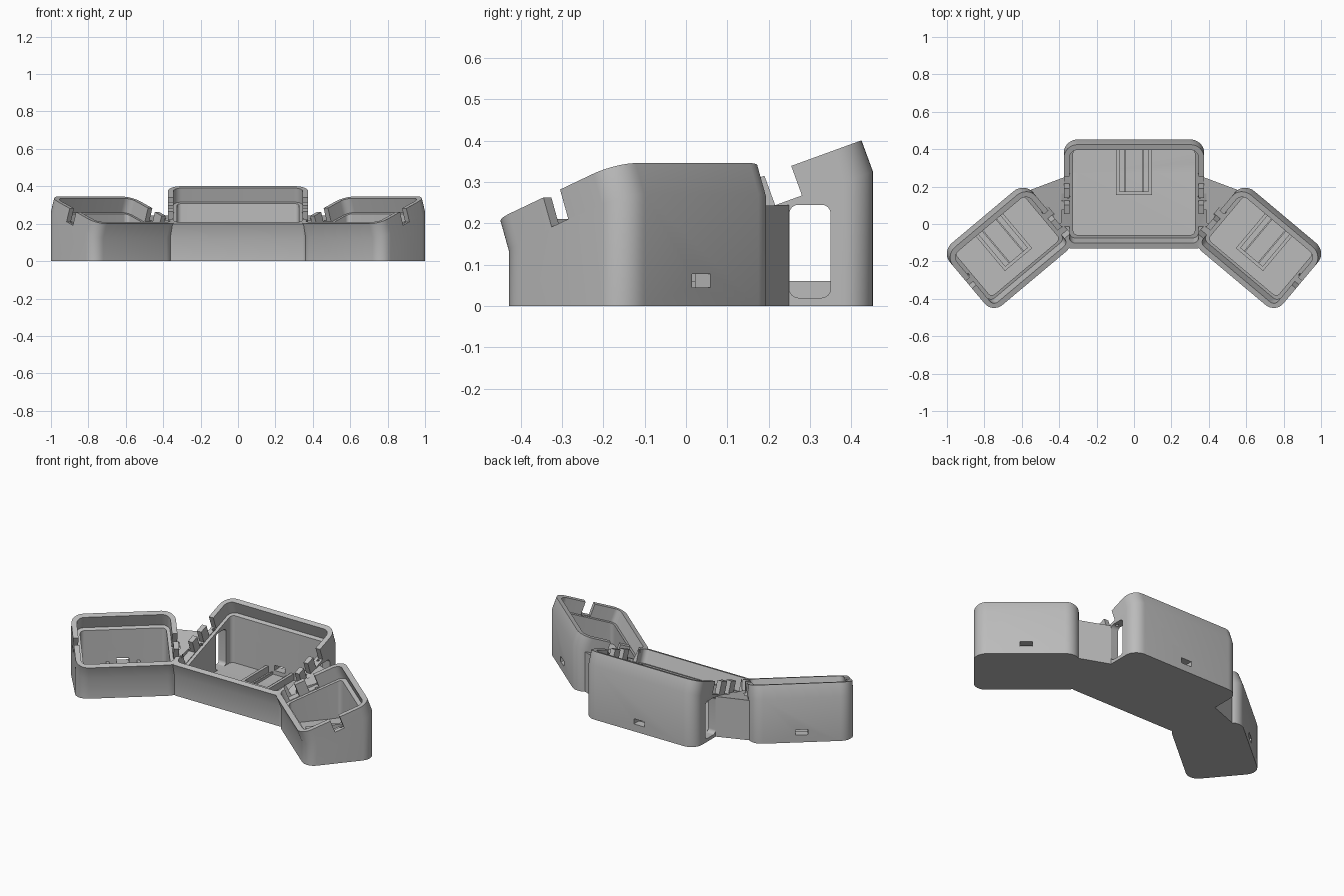
import bpy, bmesh
from math import radians, cos, sin, pi
from mathutils import Matrix, Vector

if "Cube" in bpy.data.objects:
    bpy.data.objects.remove(bpy.data.objects["Cube"])

TILT = radians(20)
RIM = 0.08      # depth of the tilted rim
FLOOR = 0.02

grey = bpy.data.materials.new("light_grey")
grey.use_nodes = True
grey.diffuse_color = (0.5, 0.5, 0.5, 1)
grey.node_tree.nodes["Principled BSDF"].inputs["Base Color"].default_value = (0.5, 0.5, 0.5, 1)


def ring(w, l, r, r_front=None, n=8):
    """Rounded rectangle in the xy plane, front corners may differ."""
    pts = []
    for i, (sx, sy) in enumerate([(1, 1), (-1, 1), (-1, -1), (1, -1)]):
        rad = r_front if (sy < 0 and r_front) else r
        for k in range(n + 1):
            a = (i + k / n) * pi / 2
            pts.append(Vector((sx * (w / 2 - rad) + rad * cos(a),
                               sy * (l / 2 - rad) + rad * sin(a), 0)))
    return pts


def place(pts, mat, height=0):
    return [mat @ (p + Vector((0, 0, height))) for p in pts]


def drop(pts, z):
    return [Vector((p.x, p.y, z)) for p in pts]


def loft(name, rings):
    """Closed solid skinned through rings of equal point count."""
    bm = bmesh.new()
    loops = [[bm.verts.new(p) for p in r] for r in rings]
    n = len(loops[0])
    for a, b in zip(loops, loops[1:]):
        for i in range(n):
            bm.faces.new((a[i], a[(i + 1) % n], b[(i + 1) % n], b[i]))
    bm.faces.new(loops[0])
    bm.faces.new(loops[-1])
    bmesh.ops.recalc_face_normals(bm, faces=bm.faces)
    return finish(name, bm)


def boxes(name, mat, spans):
    """One mesh from boxes given as (x0, x1, y0, y1, z0, z1)."""
    bm = bmesh.new()
    for x0, x1, y0, y1, z0, z1 in spans:
        m = Matrix.Translation(((x0 + x1) / 2, (y0 + y1) / 2, (z0 + z1) / 2)) \
            @ Matrix.Diagonal((abs(x1 - x0), y1 - y0, z1 - z0, 1))
        bmesh.ops.create_cube(bm, size=1, matrix=mat @ m)
    return finish(name, bm)


def finish(name, bm):
    me = bpy.data.meshes.new(name)
    bm.to_mesh(me)
    bm.free()
    me.materials.append(grey)
    ob = bpy.data.objects.new(name, me)
    bpy.context.collection.objects.link(ob)
    return ob


def boolean(target, tool, op):
    tool.hide_render = True
    mod = target.modifiers.new("cut", 'BOOLEAN')
    mod.operation, mod.solver, mod.object = op, 'EXACT', tool
    with bpy.context.temp_override(object=target, active_object=target):
        bpy.ops.object.modifier_apply(modifier=mod.name)
    bpy.data.objects.remove(tool)


solids, cutters = [], []


def module(label, x, y, z, turn, w, l, r_front, gaps, holes):
    """Tilted-top housing: adds its solid, its cutters and its tray."""
    base = Matrix.Translation((x, y, 0)) @ Matrix.Rotation(turn, 4, 'Z')
    top = Matrix.Translation((0, 0, z)) @ base @ Matrix.Rotation(TILT, 4, 'X')
    # outer body
    outer = ring(w, l, 0.075, r_front)
    mid = place(outer, top, -RIM)
    solids.append(loft(label + "_body", [drop(mid, 0), mid, place(outer, top)]))
    # rim recess and deep cavity, leaving a narrow ledge
    recess = ring(w - 0.06, l - 0.06, 0.045, 0.03)
    cutters.append(loft("recess", [place(recess, top, -RIM), place(recess, top, 0.06)]))
    inner = place(ring(w - 0.1, l - 0.1, 0.025), top, 0.01 - RIM)
    cutters.append(loft("cavity", [drop(inner, FLOOR), inner]))
    # gaps through the end walls of the rim
    for side, q0, q1 in gaps:
        cutters.append(boxes("gap", top, [(side * (w / 2 - 0.05), side * (w / 2 + 0.012),
                                           q0, q1, 0.004 - RIM, 0.05)]))
    # screw holes in the ledge
    for p, q in holes:
        hole = [v + Vector((p, q, 0)) for v in ring(0.018, 0.018, 0.0089, n=3)]
        cutters.append(loft("hole", [place(hole, top, -0.11), place(hole, top, -0.05)]))
    # cable port in the back wall
    back = (l / 2) * cos(TILT) + RIM * sin(TILT)
    cutters.append(boxes("port", base, [(-0.035, 0.035, back - 0.08, back + 0.05, 0.045, 0.077)]))
    # board tray on the floor
    y1 = back - 0.047
    y0 = y1 - 0.25
    spans = [(-0.095, 0.095, y0, y0 + 0.018, 0.015, 0.06)]
    for s in (-1, 1):
        spans.append((s * 0.095, s * 0.077, y0 + 0.018, y1, 0.015, 0.06))
        spans.append((s * 0.052, s * 0.044, y0 + 0.018, y1, 0.015, 0.035))
    boxes(label + "_board_tray", base, spans)


# centre housing
gaps = [(s, a, b) for s in (-1, 1)
        for a, b in ((0.045, 0.114), (-0.05, -0.01), (-0.2, -0.1))]
module("centre", 0, 0.1475, 0.30, 0, 0.75, 0.59, 0.03, gaps,
       [(s * 0.352, q) for s in (-1, 1) for q in (0.1, -0.03)])

# angled side housings and the webs joining them to the centre
for s, label in ((-1, "right"), (1, "left")):
    gaps = [(s, -0.03, 0.026), (-s, -0.03, 0.03), (-s, -0.15, -0.09)]
    module(label, s * 0.662, -0.137, 0.273, -s * radians(40), 0.58, 0.426, 0.07, gaps,
           [(s * 0.262, 0.015), (-s * 0.266, 0.015)])
    web = [Vector((s * 0.36, 0.255, 0.245)), Vector((s * 0.56, 0.18, 0.243)),
           Vector((s * 0.35, -0.08, 0.17))]
    solids.append(loft(label + "_web", [drop(web, 0), web]))

# cable windows in both ends of the centre housing
for s in (-1, 1):
    pane = ring(0.225, 0.10, 0.022)
    wall = Matrix.Translation((s * 0.36, 0.30, 0.1325)) @ Matrix.Rotation(pi / 2, 4, 'Y')
    cutters.append(loft("window", [place(pane, wall, -0.06), place(pane, wall, 0.06)]))

# combine everything into one shell
shell = solids[0]
shell.name = "housing_shell"
for part in solids[1:]:
    boolean(shell, part, 'UNION')
for part in cutters:
    boolean(shell, part, 'DIFFERENCE')

bpy.ops.object.select_all(action='DESELECT')
shell.select_set(True)
bpy.context.view_layer.objects.active = shell
bpy.ops.object.shade_smooth_by_angle(angle=radians(30))
